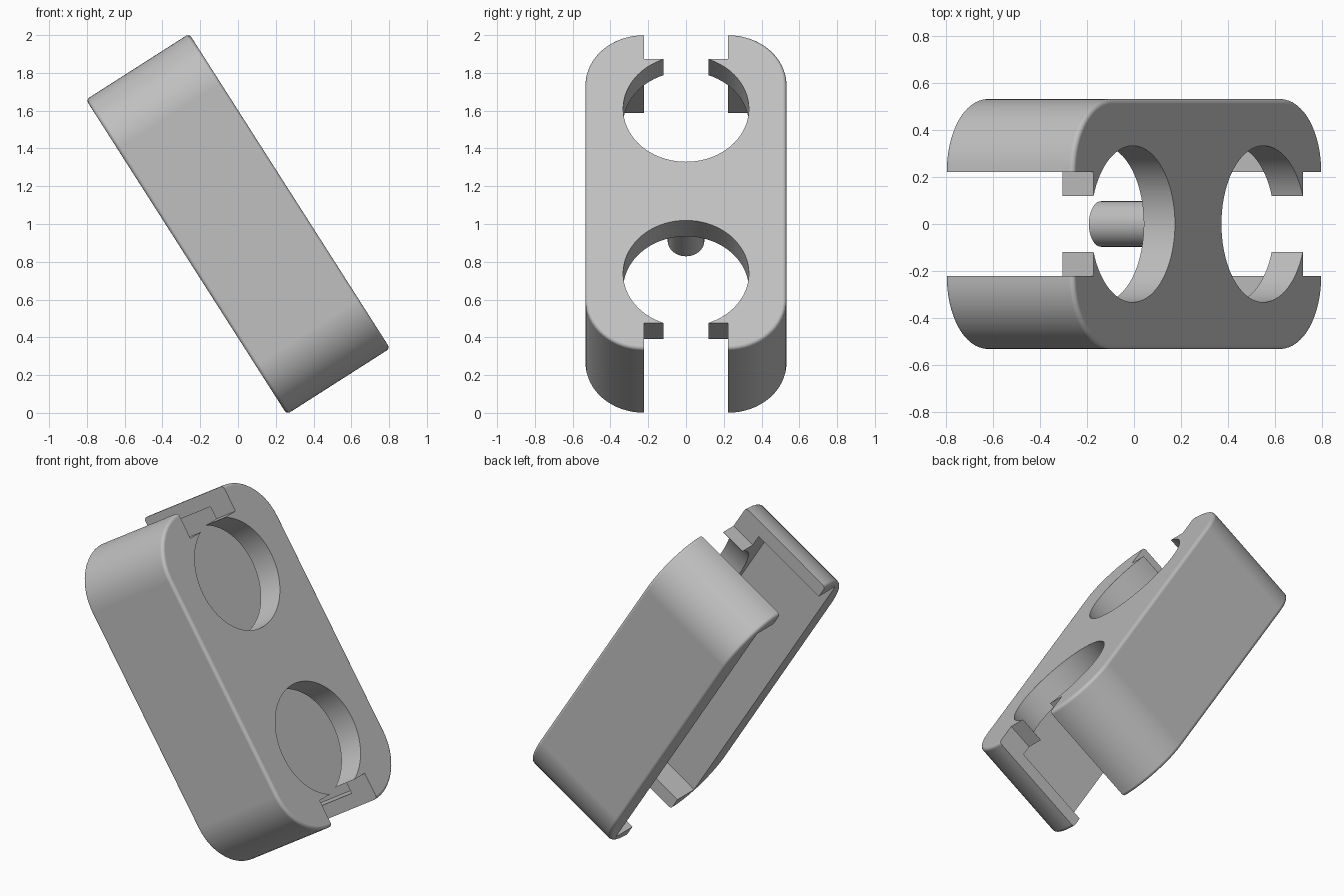
import bpy, bmesh, math

cube = bpy.data.objects.get("Cube")
if cube:
    bpy.data.objects.remove(cube, do_unlink=True)

# Local frame: x = thickness, y = width, z = length
HALF_T, HALF_W, HALF_L = 0.324, 0.532, 0.988
CORNER = 0.31
CAVITY_W, CAVITY_L = 0.385, 0.905
PLATE_BACK = 0.167
HOLE_R, HOLE_Z = 0.333, 0.517
TILT = math.radians(-32.55)
COLOUR = (0.53, 0.53, 0.53, 1)

grey = bpy.data.materials.new("plain_grey")
grey.use_nodes = True
grey.diffuse_color = COLOUR
grey.node_tree.nodes["Principled BSDF"].inputs["Base Color"].default_value = COLOUR


def rounded_outline(half_w, half_l, r, steps=16):
    """Corner-rounded rectangle as (y, z) points."""
    pts = []
    for q, (sy, sz) in enumerate([(1, 1), (-1, 1), (-1, -1), (1, -1)]):
        for i in range(steps + 1):
            a = math.pi / 2 * (q + i / steps)
            pts.append((sy * (half_w - r) + r * math.cos(a),
                        sz * (half_l - r) + r * math.sin(a)))
    return pts


def circle(r, z=0.0, n=72):
    return [(r * math.cos(2 * math.pi * i / n), z + r * math.sin(2 * math.pi * i / n))
            for i in range(n)]


def rectangle(half_w, z0, z1):
    return [(-half_w, z0), (half_w, z0), (half_w, z1), (-half_w, z1)]


def prism(name, outline, x0, x1, bevel=0.0):
    """Extrude a (y, z) outline from x0 to x1, optionally rounding the rims."""
    bm = bmesh.new()
    base = bm.faces.new([bm.verts.new((x0, y, z)) for y, z in outline])
    top = bmesh.ops.extrude_face_region(bm, geom=[base])
    for v in top["geom"]:
        if isinstance(v, bmesh.types.BMVert):
            v.co.x = x1
    bmesh.ops.recalc_face_normals(bm, faces=bm.faces[:])
    if bevel:
        rims = [e for e in bm.edges if abs(e.verts[0].co.x - e.verts[1].co.x) < 1e-6]
        bmesh.ops.bevel(bm, geom=rims, offset=bevel, segments=4, profile=0.5,
                        affect='EDGES', clamp_overlap=True)
    mesh = bpy.data.meshes.new(name)
    bm.to_mesh(mesh)
    bm.free()
    mesh.materials.append(grey)
    obj = bpy.data.objects.new(name, mesh)
    bpy.context.collection.objects.link(obj)
    return obj


def activate(obj):
    bpy.ops.object.select_all(action='DESELECT')
    obj.select_set(True)
    bpy.context.view_layer.objects.active = obj


def cut(obj, cutter):
    cutter.hide_render = True
    mod = obj.modifiers.new("cut", 'BOOLEAN')
    mod.operation, mod.solver, mod.object = 'DIFFERENCE', 'EXACT', cutter
    activate(obj)
    bpy.ops.object.modifier_apply(modifier=mod.name)
    bpy.data.objects.remove(cutter, do_unlink=True)


# Tray-shaped housing with rounded rims and a square cavity, open at the back
housing = prism("housing", rounded_outline(HALF_W, HALF_L, CORNER), -HALF_T, HALF_T, 0.02)
cut(housing, prism("cavity", rectangle(CAVITY_W, -CAVITY_L, CAVITY_L), -0.6, PLATE_BACK))

# Round openings, end slots and the narrow throats joining them
for s in (1, -1):
    cut(housing, prism("hole", circle(HOLE_R, s * HOLE_Z), 0, 0.6))
    cut(housing, prism("throat", rectangle(0.12, *sorted((s * 0.6, s * 0.9))), 0, 0.6))
    cut(housing, prism("end_slot", rectangle(0.222, *sorted((s * 0.828, s * 1.2))), -0.6, 0.6))

# Short pin standing on the inside of the plate
pin = prism("centre_pin", circle(0.097, n=48), -0.166, PLATE_BACK + 0.02)

# Smooth the curves, keep the large faces flat, and lean the whole part
for obj in (housing, pin):
    activate(obj)
    bpy.ops.object.shade_smooth_by_angle(angle=math.radians(30))
    flat = obj.modifiers.new("flat_faces", 'WEIGHTED_NORMAL')
    flat.weight, flat.keep_sharp = 100, True
    obj.rotation_euler = (0, TILT, 0)
    obj.location = (0, 0, 1)
